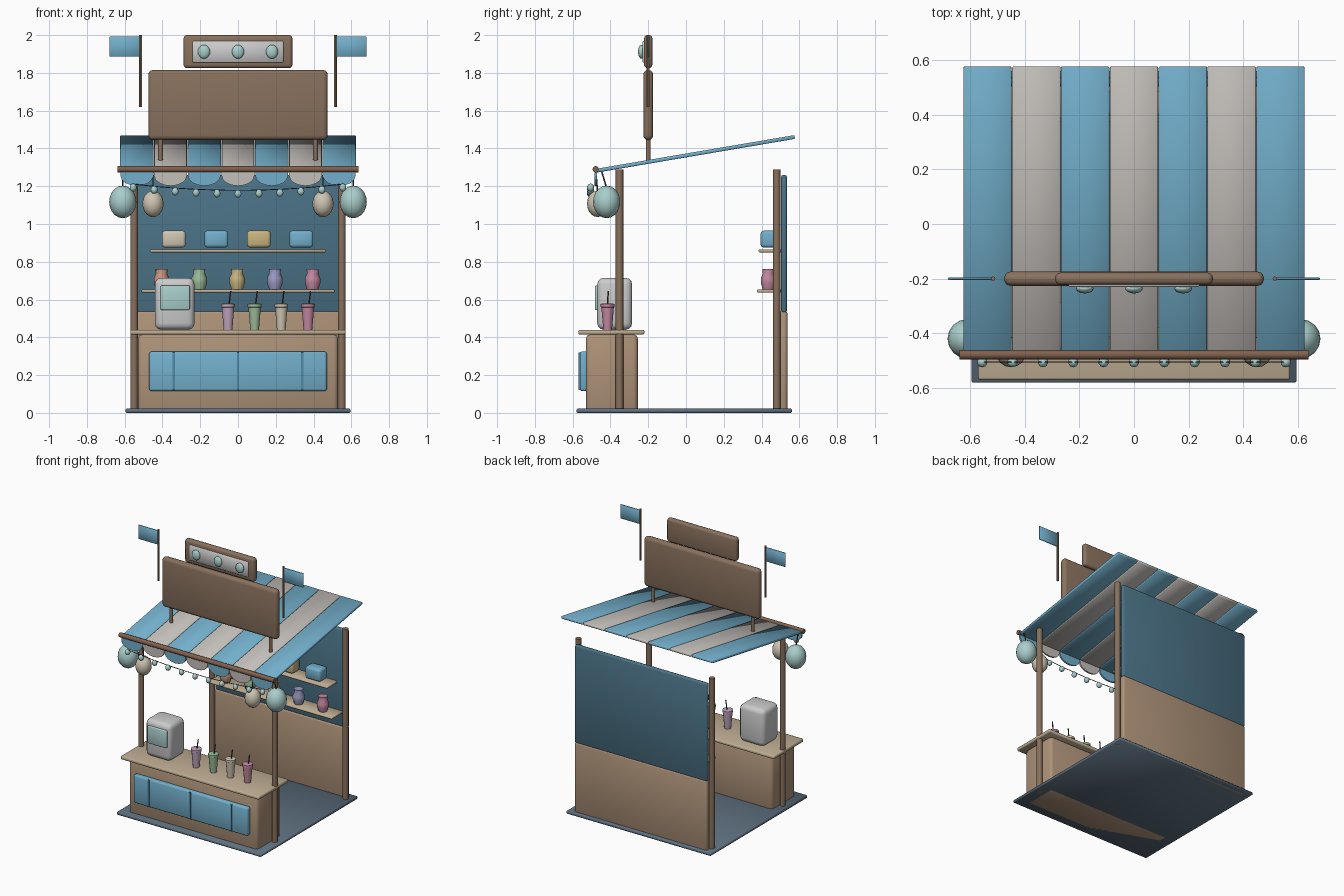
import bpy, bmesh, math
from mathutils import Matrix, Vector

if "Cube" in bpy.data.objects:
    bpy.data.objects.remove(bpy.data.objects["Cube"])

PAL = dict(
    wood=(0.25, 0.165, 0.11), bar=(0.22, 0.12, 0.075), tan=(0.42, 0.29, 0.19), top=(0.52, 0.42, 0.29),
    blue=(0.17, 0.43, 0.60), navy=(0.07, 0.17, 0.24), slate=(0.11, 0.16, 0.21),
    canvas=(0.55, 0.52, 0.49), teal=(0.40, 0.62, 0.60), cream=(0.62, 0.56, 0.44),
    grey=(0.55, 0.55, 0.55), dark=(0.06, 0.05, 0.05), coral=(0.60, 0.30, 0.22),
    green=(0.33, 0.50, 0.32), gold=(0.58, 0.46, 0.22), violet=(0.34, 0.33, 0.55),
    pink=(0.55, 0.25, 0.36), lilac=(0.52, 0.38, 0.50), deep=(0.08, 0.25, 0.38))
MATS = {}


def finish(bm, name, col, smooth=None):
    """Turn a bmesh into a coloured object."""
    bmesh.ops.recalc_face_normals(bm, faces=bm.faces)
    me = bpy.data.meshes.new(name)
    bm.to_mesh(me)
    bm.free()
    ob = bpy.data.objects.new(name, me)
    bpy.context.collection.objects.link(ob)
    if col not in MATS:
        MATS[col] = bpy.data.materials.new(col)
        MATS[col].diffuse_color = (*PAL[col], 1)
    me.materials.append(MATS[col])
    if smooth is not None:
        bpy.ops.object.select_all(action='DESELECT')
        ob.select_set(True)
        bpy.context.view_layer.objects.active = ob
        bpy.ops.object.shade_smooth_by_angle(angle=math.radians(smooth))
    return ob


def box(name, x, y, z, col, bevel=0.0, segs=2, tilt=0.0):
    """Box from (min, max) ranges, optionally rounded and tilted about x."""
    bm = bmesh.new()
    bmesh.ops.create_cube(bm, size=1)
    bmesh.ops.scale(bm, vec=(x[1] - x[0], y[1] - y[0], z[1] - z[0]), verts=bm.verts)
    if bevel:
        bmesh.ops.bevel(bm, geom=bm.edges[:], offset=bevel, segments=segs, profile=0.5, affect='EDGES')
    c = Vector((sum(x) / 2, sum(y) / 2, sum(z) / 2))
    bmesh.ops.transform(bm, matrix=Matrix.Translation(c) @ Matrix.Rotation(tilt, 4, 'X'), verts=bm.verts)
    return finish(bm, name, col, 50 if bevel else None)


def rod(name, a, b, r, col, sides=12, r2=None):
    """Round bar from a to b."""
    a, b = Vector(a), Vector(b)
    bm = bmesh.new()
    bmesh.ops.create_cone(bm, cap_ends=True, segments=sides, radius1=r, radius2=r if r2 is None else r2,
                          depth=(b - a).length)
    rot = (b - a).to_track_quat('Z', 'Y').to_matrix().to_4x4()
    bmesh.ops.transform(bm, matrix=Matrix.Translation((a + b) / 2) @ rot, verts=bm.verts)
    return finish(bm, name, col, 40)


def ball(name, c, r, col, u=16, v=10):
    """Ellipsoid."""
    bm = bmesh.new()
    bmesh.ops.create_uvsphere(bm, u_segments=u, v_segments=v, radius=1)
    bmesh.ops.transform(bm, matrix=Matrix.Translation(c) @ Matrix.Diagonal((*r, 1)), verts=bm.verts)
    return finish(bm, name, col, 60)


def lathe(name, c, prof, col, sides=12):
    """Closed turned shape from (radius, height) pairs."""
    bm = bmesh.new()
    rings = [[bm.verts.new((c[0] + r * math.cos(math.tau * i / sides),
                            c[1] + r * math.sin(math.tau * i / sides), c[2] + h))
              for i in range(sides)] for r, h in prof]
    for lo, hi in zip(rings, rings[1:]):
        for i in range(sides):
            j = (i + 1) % sides
            bm.faces.new((lo[i], lo[j], hi[j], hi[i]))
    bm.faces.new(rings[0])
    bm.faces.new(rings[-1])
    return finish(bm, name, col, 35)


# floor, counter and its panelled front
box("floor", (-0.595, 0.595), (-0.58, 0.56), (0, 0.022), "slate", 0.005, 1)
box("counter_body", (-0.53, 0.53), (-0.53, -0.255), (0, 0.415), "tan", 0.022)
box("counter_top", (-0.57, 0.57), (-0.57, -0.22), (0.415, 0.44), "top", 0.008)
box("counter_panel", (-0.47, 0.47), (-0.562, -0.52), (0.115, 0.325), "blue", 0.012)
for x in (-0.34, 0, 0.34):
    box("panel_divider", (x - 0.006, x + 0.006), (-0.568, -0.55), (0.12, 0.32), "deep")

# back wall
box("wall_upper", (-0.545, 0.545), (0.503, 0.535), (0.53, 1.26), "navy", 0.012)
box("wall_lower", (-0.545, 0.545), (0.497, 0.537), (0.0, 0.54), "tan", 0.014)

# shelves and their goods
box("shelf_upper", (-0.465, 0.465), (0.385, 0.51), (0.85, 0.866), "top", 0.004, 1)
box("shelf_lower", (-0.51, 0.51), (0.375, 0.51), (0.637, 0.653), "top", 0.004, 1)
for i, col in enumerate(("cream", "blue", "gold", "blue")):
    x = -0.34 + i * 0.225
    box("shelf_box", (x - 0.063, x + 0.063), (0.395, 0.485), (0.875, 0.965), col, 0.016)
JAR = [(0.030, 0), (0.041, 0.035), (0.041, 0.06), (0.030, 0.085), (0.032, 0.11)]
for i, col in enumerate(("coral", "green", "gold", "violet", "pink")):
    lathe("jar", (-0.405 + i * 0.2, 0.435, 0.653), JAR, col, 10)

# drinks machine
box("machine", (-0.44, -0.23), (-0.47, -0.285), (0.44, 0.715), "grey", 0.035, 3)
box("machine_screen", (-0.41, -0.255), (-0.482, -0.46), (0.545, 0.675), "teal", 0.006)

# cups with straws
CUP = [(0.023, 0), (0.033, 0.118), (0.037, 0.12), (0.037, 0.136), (0.031, 0.138)]
for i, col in enumerate(("lilac", "green", "cream", "pink")):
    x = -0.053 + i * 0.141
    lathe("cup", (x, -0.415, 0.44), CUP, col)
    rod("straw", (x + 0.004, -0.415, 0.56), (x + 0.014, -0.412, 0.645), 0.004, "dark", 6)

# striped roof and scalloped valance
slope = math.atan(0.17)
w = 1.25 / 7
for i in range(7):
    col = "canvas" if i % 2 else "blue"
    x0 = -0.625 + i * w
    box("roof_stripe", (x0 + 0.001, x0 + w - 0.001), (-0.487, 0.583), (1.361, 1.381), col, 0.004, 1, slope)
    bm = bmesh.new()
    cx, hw = x0 + w / 2, w / 2 - 0.003
    pts = [(cx + hw, 1.285), (cx - hw, 1.285)]
    pts += [(cx - hw * math.cos(math.pi * k / 8), 1.255 - 0.053 * math.sin(math.pi * k / 8)) for k in range(9)]
    f = bm.faces.new([bm.verts.new((px, -0.484, pz)) for px, pz in pts])
    ext = bmesh.ops.extrude_face_region(bm, geom=[f])["geom"]
    bmesh.ops.translate(bm, vec=(0, 0.012, 0), verts=[g for g in ext if isinstance(g, bmesh.types.BMVert)])
    finish(bm, "valance_scallop", col)
rod("awning_bar", (-0.638, -0.478, 1.29), (0.638, -0.478, 1.29), 0.017, "bar")

# sagging string of bulbs
bulbs = [(-0.555 + 0.111 * k, -0.505, 1.16 + 0.033 * ((k - 5) / 5) ** 2) for k in range(11)]
for b in bulbs:
    ball("string_bulb", b, (0.019, 0.019, 0.021), "teal", 10, 8)
for a, b in zip(bulbs, bulbs[1:]):
    rod("bulb_wire", Vector(a) + Vector((0, 0, 0.018)), Vector(b) + Vector((0, 0, 0.018)), 0.0025, "dark", 5)

# sign boards
box("main_sign", (-0.475, 0.475), (-0.226, -0.174), (1.445, 1.815), "wood", 0.024, 3)
box("upper_sign", (-0.288, 0.288), (-0.222, -0.178), (1.825, 2.0), "wood", 0.018, 3)
box("upper_sign_panel", (-0.24, 0.24), (-0.23, -0.21), (1.855, 1.968), "grey", 0.004, 1)
for x in (-0.18, 0, 0.18):
    ball("sign_lamp", (x, -0.236, 1.912), (0.032, 0.018, 0.037), "teal")

# mirrored parts: posts, lanterns, sign struts, flags
for s in (-1, 1):
    rod("front_post", (s * 0.55, -0.352, 0), (s * 0.55, -0.352, 1.288), 0.02, "wood")
    rod("back_post", (s * 0.55, 0.48, 0), (s * 0.55, 0.48, 1.288), 0.02, "wood")
    ball("large_lantern", (s * 0.61, -0.42, 1.117), (0.072, 0.072, 0.086), "teal")
    rod("large_lantern_cord", (s * 0.61, -0.42, 1.19), (s * 0.61, -0.45, 1.29), 0.004, "dark", 6)
    ball("small_lantern", (s * 0.45, -0.468, 1.107), (0.056, 0.056, 0.07), "cream")
    rod("small_lantern_cord", (s * 0.45, -0.468, 1.17), (s * 0.45, -0.478, 1.285), 0.004, "dark", 6)
    rod("sign_strut", (s * 0.41, -0.2, 1.335), (s * 0.41, -0.2, 1.48), 0.013, "wood", 10)
    rod("flag_pole", (s * 0.515, -0.2, 1.62), (s * 0.515, -0.2, 2.0), 0.008, "wood", 8)
    box("flag", sorted((s * 0.515, s * 0.68)), (-0.204, -0.196), (1.887, 1.992), "blue", 0.002, 1)

for m in bpy.data.materials:
    if m.users and not m.is_grease_pencil:
        m.use_nodes = True
        m.node_tree.nodes["Principled BSDF"].inputs["Base Color"].default_value = m.diffuse_color
